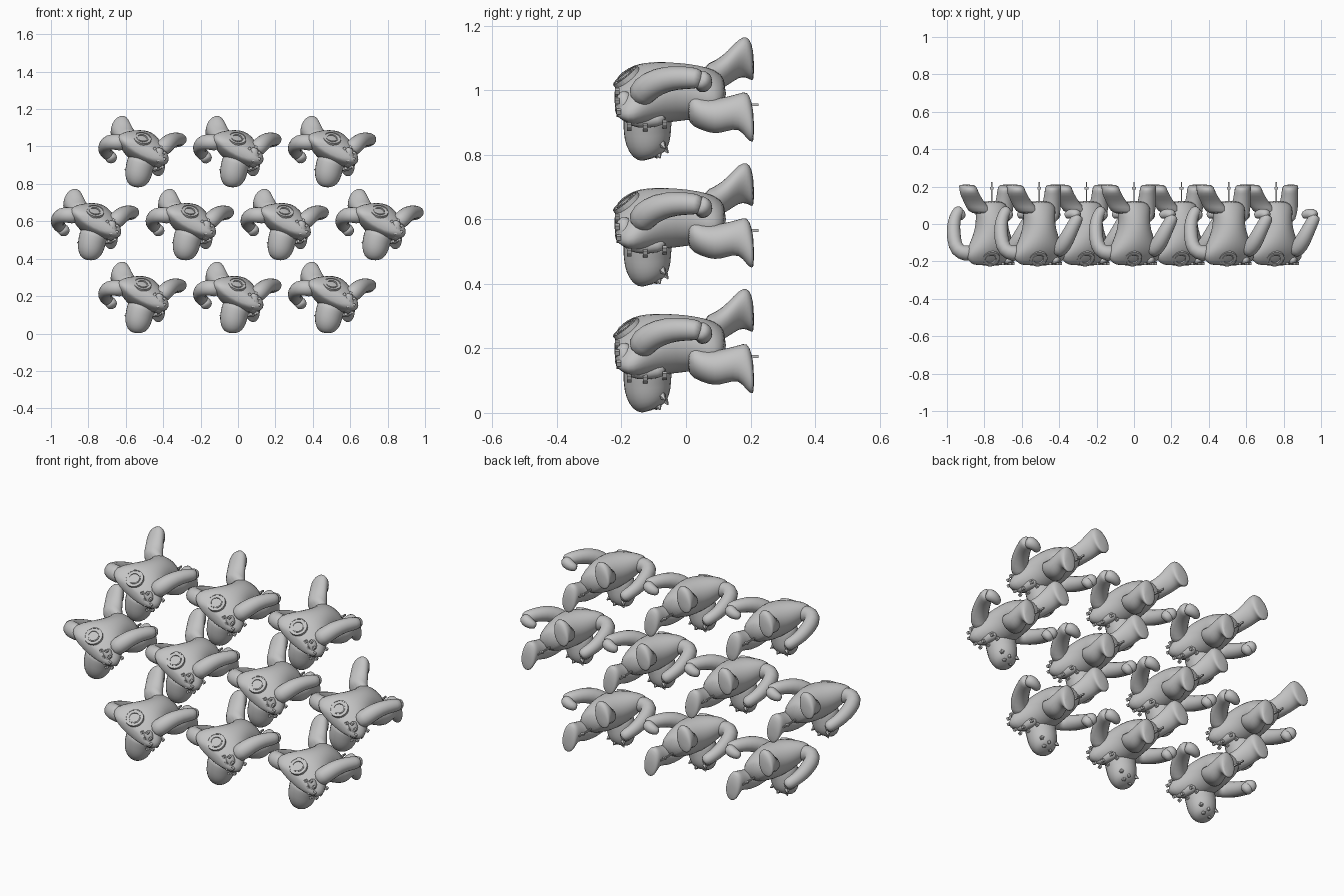
import bpy, bmesh, math
from mathutils import Vector, Matrix

if "Cube" in bpy.data.objects:
    bpy.data.objects.remove(bpy.data.objects["Cube"])

grey = bpy.data.materials.new("plain grey")
grey.diffuse_color = (0.55, 0.55, 0.55, 1)
grey.use_nodes = True
grey.node_tree.nodes["Principled BSDF"].inputs["Base Color"].default_value = grey.diffuse_color
parts = []


def finish(bm, name, smooth=True, subdiv=0):
    """Turn a bmesh into a named part."""
    bmesh.ops.recalc_face_normals(bm, faces=bm.faces[:])
    me = bpy.data.meshes.new(name)
    bm.to_mesh(me)
    bm.free()
    me.materials.append(grey)
    for p in me.polygons:
        p.use_smooth = smooth
    ob = bpy.data.objects.new(name, me)
    bpy.context.collection.objects.link(ob)
    if subdiv:
        m = ob.modifiers.new("round", 'SUBSURF')
        m.levels = m.render_levels = subdiv
    parts.append(ob)
    return ob


def skin(bm, rings):
    """Bridge rings of points and cap both ends."""
    vs = [[bm.verts.new(p) for p in r] for r in rings]
    n = len(vs[0])
    for a, b in zip(vs, vs[1:]):
        for i in range(n):
            bm.faces.new((a[i], a[(i + 1) % n], b[(i + 1) % n], b[i]))
    bm.faces.new(vs[0])
    bm.faces.new(vs[-1])


def limb(name, path, n=10):
    """Tapered tube through (x, y, z, radius) points."""
    pts = [Vector(p[:3]) for p in path]
    rings = []
    side = None
    for i, p in enumerate(pts):
        d = (pts[min(i + 1, len(pts) - 1)] - pts[max(i - 1, 0)]).normalized()
        if side is None:
            side = d.orthogonal()
        side = (side - d * side.dot(d)).normalized()
        up = d.cross(side)
        rings.append([p + path[i][3] * (math.cos(t) * side + math.sin(t) * up)
                      for t in (2 * math.pi * k / n for k in range(n))])
    bm = bmesh.new()
    skin(bm, rings)
    return finish(bm, name, subdiv=1)


def loft(name, sections, tilt, n=16):
    """Tilted ellipses along y: (y, cx, cz, across, high)."""
    c, s = math.cos(math.radians(tilt)), math.sin(math.radians(tilt))
    rings = []
    for y, cx, cz, a, b in sections:
        uv = [(a * math.cos(t), b * math.sin(t))
              for t in (2 * math.pi * k / n for k in range(n))]
        rings.append([(cx + u * c - v * s, y, cz + u * s + v * c) for u, v in uv])
    bm = bmesh.new()
    skin(bm, rings)
    return finish(bm, name, subdiv=1)


# Torso with sloping chest, narrow waist and hips
loft("torso", [(-.222, -.005, .198, .09, .022), (-.212, 0, .2, .125, .036),
               (-.18, 0, .203, .158, .06), (-.145, 0, .207, .15, .08),
               (-.10, 0, .211, .125, .093), (-.03, 0, .215, .09, .095),
               (.04, 0, .215, .085, .085), (.09, 0, .212, .10, .066),
               (.125, 0, .21, .06, .042)], -27)

# Legs flaring into flat soles that face back
loft("left_leg", [(.05, -.04, .24, .08, .06), (.09, -.078, .262, .064, .046),
                  (.13, -.102, .288, .056, .056), (.165, -.12, .322, .052, .064),
                  (.189, -.125, .324, .045, .07), (.204, -.13, .308, .044, .064),
                  (.211, -.138, .288, .034, .036)], -22, 12)
loft("right_leg", [(.0, .03, .17, .07, .055), (.05, .05, .145, .062, .052),
                   (.09, .063, .138, .056, .057), (.125, .07, .146, .05, .056),
                   (.165, .072, .157, .046, .055), (.19, .075, .143, .045, .08),
                   (.204, .077, .122, .042, .066), (.211, .08, .1, .032, .04)], 6, 12)

# Arms and hands
limb("left_arm", [(-.095, -.15, .23, .045), (-.14, -.16, .247, .047), (-.187, -.142, .243, .043),
                  (-.203, -.08, .222, .041), (-.206, -.01, .2, .038), (-.195, .04, .183, .033),
                  (-.178, .07, .17, .034), (-.165, .08, .155, .022)])
limb("left_hand", [(-.185, .06, .185, .03), (-.17, .05, .158, .036), (-.16, .035, .14, .026)])
limb("right_arm", [(.085, -.14, .195, .045), (.115, -.135, .22, .048), (.145, -.085, .25, .045),
                   (.172, -.03, .26, .039), (.2, .025, .258, .036), (.214, .05, .255, .028)])
limb("right_hand", [(.214, .035, .26, .03), (.192, .056, .248, .034), (.16, .055, .238, .027),
                    (.138, .04, .228, .018)])

# Head hanging under the chest, with a ragged mane
limb("head", [(.0, -.115, .165, .082), (-.015, -.12, .125, .078), (-.023, -.12, .09, .077),
              (-.028, -.118, .055, .072), (-.03, -.112, .025, .058), (-.03, -.105, .008, .034)], 12)
bm = bmesh.new()
for x, y, z, dx, dy, dz in [(-.04, -.10, .03, -.02, .01, -.02), (-.01, -.09, .03, .01, .01, -.02),
                            (-.07, -.12, .085, -.03, .0, .012), (-.06, -.08, .06, -.02, .02, -.02),
                            (-.02, -.075, .05, .0, .02, -.025), (.01, -.08, .06, .02, .015, -.02)]:
    d = Vector((dx, dy, dz))
    bmesh.ops.create_cone(bm, cap_ends=True, segments=5, radius1=.026, radius2=.002,
                          depth=d.length * 1.4,
                          matrix=Matrix.Translation(Vector((x, y, z)) + d * .3)
                          @ d.to_track_quat('Z', 'Y').to_matrix().to_4x4())
finish(bm, "mane", smooth=False)

# Shoulder strap with square studs
strap = [Vector(p) for p in [(.075, -.192, .215), (.092, -.192, .185), (.092, -.188, .152),
                             (.08, -.17, .128), (.07, -.12, .125), (.065, -.06, .135)]]
limb("strap", [(*p, .026) for p in strap], 8)
bm = bmesh.new()
for i, p in enumerate(strap):
    for s in (-1, 1):
        drop = Vector((.004, -.021, -.002)) if i < 3 else Vector((.006, -.006, -.02))
        bmesh.ops.create_cube(bm, size=.014, matrix=Matrix.Translation(
            p + drop + Vector((s * .017, 0, .004 * s))) @ Matrix.Rotation(.5 * s, 4, 'Y'))
finish(bm, "studs", smooth=False)

# Round emblem on the upper chest: a raised band with a thin outer rim
frame = Vector((.15, -.62, .77)).to_track_quat('Z', 'Y').to_matrix()
bm = bmesh.new()
for r0, r1, top in ((.026, .032, .013), (.032, .043, .009), (.043, .048, .012)):
    prof = [(r0, -.02), (r1, -.02), (r1, top), (r0, top)]
    vs = [[bm.verts.new(Vector((-.005, -.182, .258)) + frame @ Vector(
        (r * math.cos(t), r * math.sin(t), h))) for r, h in prof]
        for t in (2 * math.pi * k / 24 for k in range(24))]
    for i in range(24):
        a, b = vs[i], vs[(i + 1) % 24]
        for j in range(4):
            bm.faces.new((a[j], a[(j + 1) % 4], b[(j + 1) % 4], b[j]))
finish(bm, "emblem_rings", smooth=False)

# Small peg at the back
bm = bmesh.new()
for sx, y0, y1 in ((.007, .10, .225), (.02, .185, .197)):
    bmesh.ops.create_cube(bm, size=1, matrix=Matrix.Translation((0, (y0 + y1) / 2, .175))
                          @ Matrix.Diagonal((sx, y1 - y0, .009, 1)))
finish(bm, "back_peg", smooth=False)

# Repeat the figure in three staggered rows
spots = [(x * .507, r * .39) for r in (0, 2) for x in (-1, 0, 1)]
spots += [((x - 1.5) * .507, .39) for x in range(4)]
for ob in parts:
    for i, (x, z) in enumerate(spots):
        c = ob if i == len(spots) - 1 else ob.copy()
        if c is not ob:
            bpy.context.collection.objects.link(c)
        c.location = (x, 0, z)
